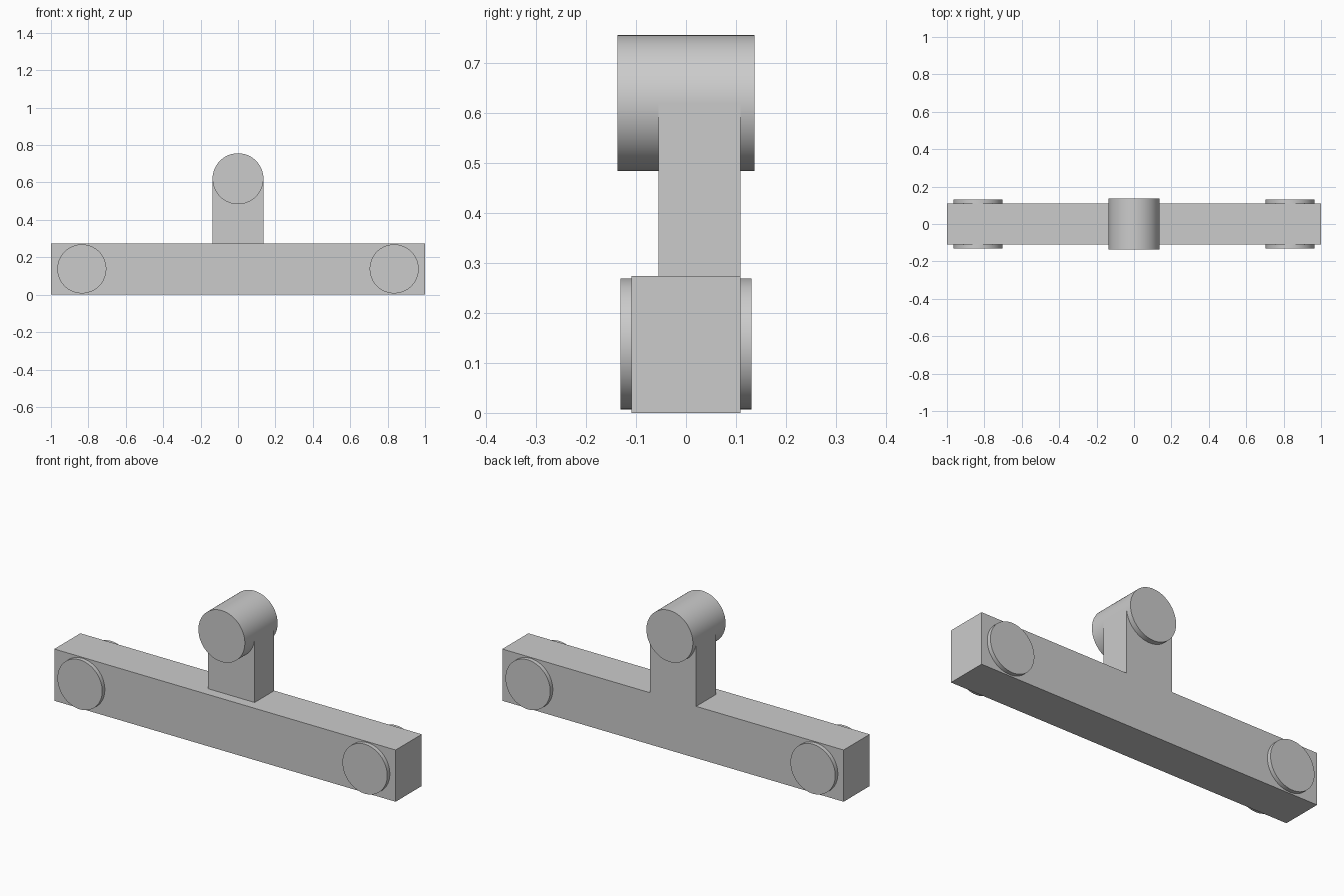
import bpy
import math

cube = bpy.data.objects.get("Cube")
if cube:
    bpy.data.objects.remove(cube, do_unlink=True)

GREY = (0.6, 0.6, 0.6, 1.0)
grey = bpy.data.materials.new("plain grey")
grey.use_nodes = True
grey.diffuse_color = GREY
grey.node_tree.nodes["Principled BSDF"].inputs["Base Color"].default_value = GREY


def box(name, low, high):
    """Box spanning two opposite corners."""
    centre = [(a + b) / 2 for a, b in zip(low, high)]
    bpy.ops.mesh.primitive_cube_add(size=1, location=centre)
    obj = bpy.context.object
    obj.name = name
    obj.scale = [b - a for a, b in zip(low, high)]
    bpy.ops.object.transform_apply(location=False, rotation=False, scale=True)
    obj.data.materials.append(grey)


def cylinder(name, x, z, radius, front, back):
    """Smooth cylinder lying along y."""
    bpy.ops.mesh.primitive_cylinder_add(
        vertices=96, radius=radius, depth=back - front,
        location=(x, (front + back) / 2, z), rotation=(math.pi / 2, 0, 0))
    obj = bpy.context.object
    obj.name = name
    obj.data.materials.append(grey)
    bpy.ops.object.shade_smooth_by_angle(angle=math.radians(30))


# Long beam and the post rising flush with its back
box("beam", (-1, -0.109, 0), (1, 0.109, 0.274))
box("post", (-0.136, -0.055, 0.274), (0.136, 0.109, 0.62))

# Barrel across the top of the post
cylinder("top_barrel", 0, 0.62, 0.136, -0.137, 0.137)

# Pins through both ends of the beam
for side, x in (("left", 0.835), ("right", -0.835)):
    cylinder(side + "_pin", x, 0.138, 0.131, -0.131, 0.131)
